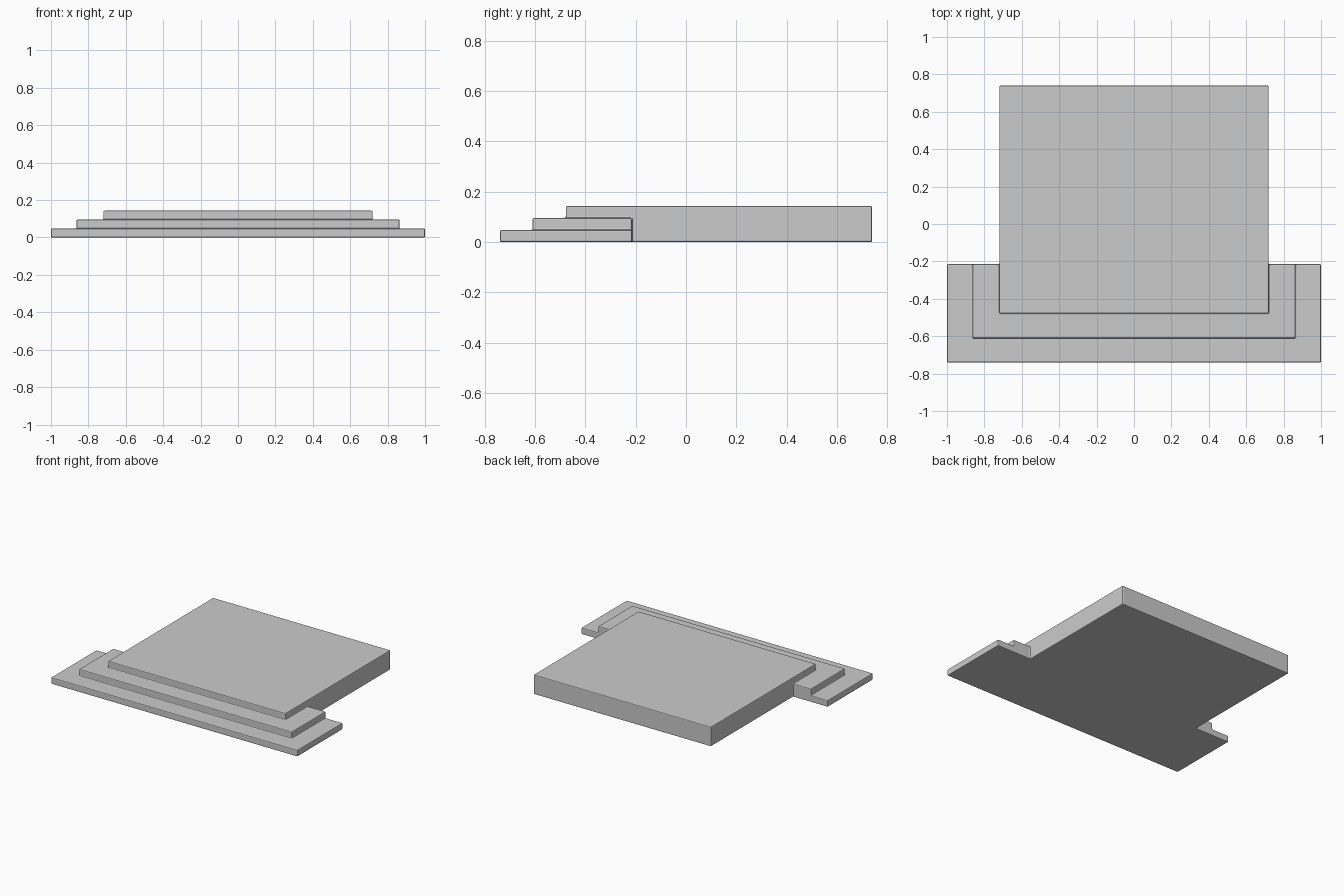
import bpy, bmesh, math

if "Cube" in bpy.data.objects:
    bpy.data.objects.remove(bpy.data.objects["Cube"])


def block(name, half_width, y0, y1, height):
    """Box standing on the ground, centred on x."""
    bm = bmesh.new()
    bmesh.ops.create_cube(bm, size=1)
    for v in bm.verts:
        v.co.x *= 2 * half_width
        v.co.y = y0 if v.co.y < 0 else y1
        v.co.z = 0 if v.co.z < 0 else height
    mesh = bpy.data.meshes.new(name)
    bm.to_mesh(mesh)
    bm.free()
    obj = bpy.data.objects.new(name, mesh)
    bpy.context.collection.objects.link(obj)
    return obj


def apply(obj, mod):
    bpy.context.view_layer.objects.active = obj
    bpy.ops.object.modifier_apply(modifier=mod.name)


# Landing slab with two steps wrapping its front
steps = block("stepped_platform", 0.72, -0.478, 0.74, 0.143)
lower_steps = [
    block("middle_step", 0.863, -0.61, -0.215, 0.096),
    block("bottom_step", 1.0, -0.74, -0.215, 0.048),
]

# Merge into one solid
for part in lower_steps:
    mod = steps.modifiers.new("union", 'BOOLEAN')
    mod.operation = 'UNION'
    mod.solver = 'EXACT'
    mod.object = part
    apply(steps, mod)
    bpy.data.objects.remove(part)

# Clean the flat faces before bevelling
bm = bmesh.new()
bm.from_mesh(steps.data)
bmesh.ops.remove_doubles(bm, verts=bm.verts, dist=0.0001)
bmesh.ops.dissolve_limit(bm, angle_limit=math.radians(1),
                         verts=bm.verts, edges=bm.edges)
bm.to_mesh(steps.data)
bm.free()

# Softly worn edges
bevel = steps.modifiers.new("soft_edges", 'BEVEL')
bevel.width = 0.006
bevel.segments = 2
bevel.limit_method = 'ANGLE'
bevel.angle_limit = math.radians(40)
